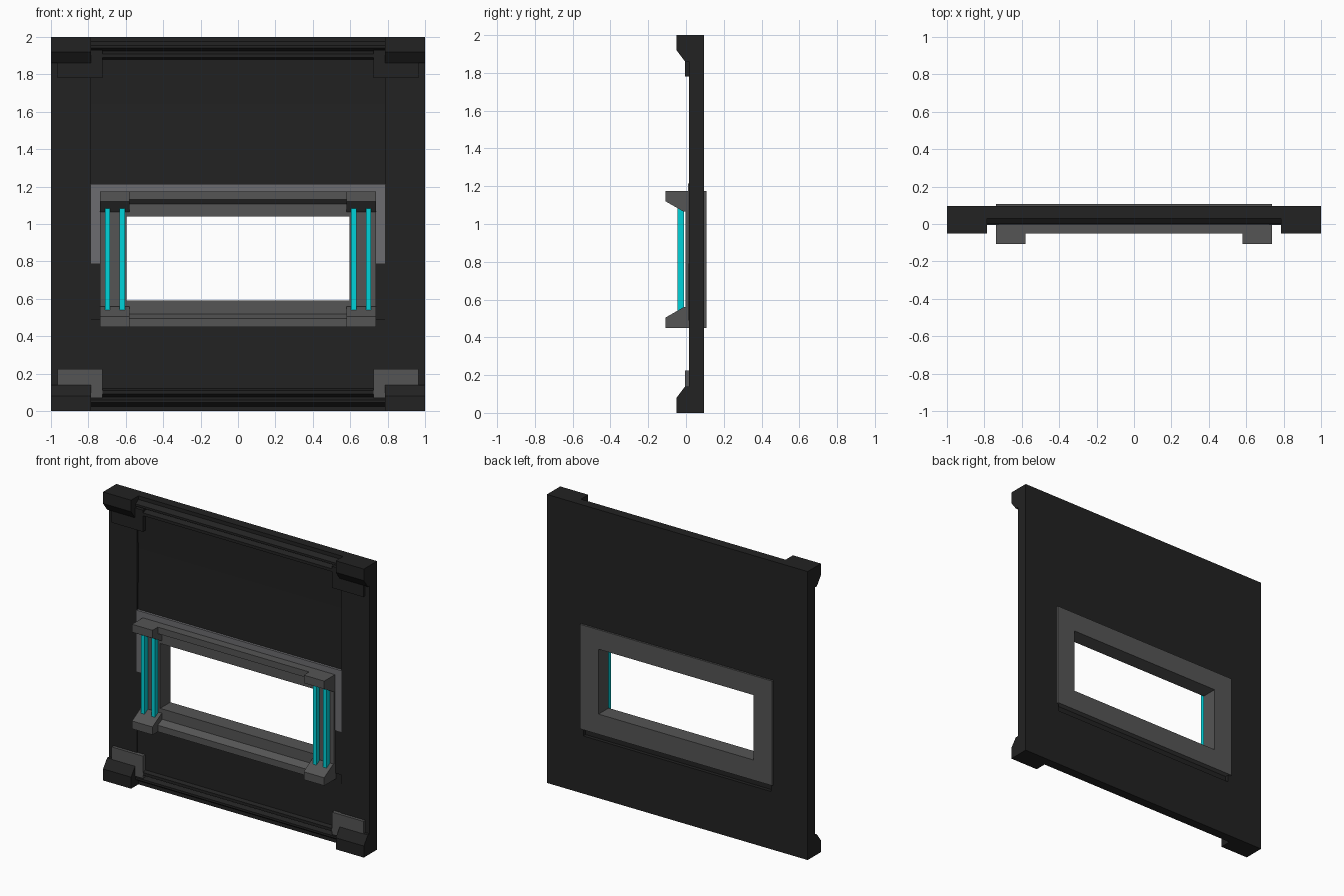
import bpy, bmesh

if "Cube" in bpy.data.objects:
    bpy.data.objects.remove(bpy.data.objects["Cube"])


def material(name, *rgb):
    m = bpy.data.materials.new(name)
    m.diffuse_color = (*rgb, 1)
    m.use_nodes = True
    m.node_tree.nodes["Principled BSDF"].inputs["Base Color"].default_value = m.diffuse_color
    return m


DARK = material("dark_metal", .016, .016, .016)
GREY = material("frame_grey", .09, .09, .09)
LIGHT = material("trim_grey", .15, .15, .16)
CYAN = material("cyan_light", 0, .65, .70)


def prism(name, pts, x0, x1, mat):
    """Extrude a (y, z) profile along x."""
    bm = bmesh.new()
    face = bm.faces.new([bm.verts.new((x0, y, z)) for y, z in pts])
    ext = bmesh.ops.extrude_face_region(bm, geom=[face])["geom"]
    bmesh.ops.translate(bm, vec=(x1 - x0, 0, 0),
                        verts=[v for v in ext if isinstance(v, bmesh.types.BMVert)])
    bmesh.ops.recalc_face_normals(bm, faces=bm.faces)
    mesh = bpy.data.meshes.new(name)
    bm.to_mesh(mesh)
    bm.free()
    ob = bpy.data.objects.new(name, mesh)
    bpy.context.collection.objects.link(ob)
    mesh.materials.append(mat)
    return ob


def box(name, x0, x1, y0, y1, z0, z1, mat):
    return prism(name, [(y0, z0), (y1, z0), (y1, z1), (y0, z1)], x0, x1, mat)


def pair(fn, name, x0, x1, *args):
    """Make a part on the right and its copy on the left."""
    fn("right_" + name, x0, x1, *args)
    fn("left_" + name, -x1, -x0, *args)


def flip(pts, c):
    return [(y, 2 * c - z) for y, z in reversed(pts)]


def cut(ob, *dims):
    """Cut a box out of an object."""
    cutter = box("cutter", *dims, DARK)
    cutter.hide_render = True
    mod = ob.modifiers.new("cut", 'BOOLEAN')
    mod.operation, mod.solver, mod.object = 'DIFFERENCE', 'EXACT', cutter
    bpy.context.view_layer.objects.active = ob
    bpy.ops.object.modifier_apply(modifier=mod.name)
    bpy.data.objects.remove(cutter)


# wall panel with ribbed rails along the top and bottom edges
rail = [(.03, 2), (.03, 1.975), (0, 1.955), (0, 1.94), (.03, 1.925),
        (-.003, 1.91), (-.003, 1.89), (.02, 1.88)]
panel = prism("wall_panel", [(.095, 0), (.095, 2)] + rail + [(.03, 1.64)] + flip(rail, 1),
              -.785, .785, DARK)
cut(panel, -.7, .7, -.2, .2, .47, 1.14)
cut(panel, -.72, .72, .07, .2, .40, .50)

# side columns with bracketed ends
end = [(-.05, 2), (-.05, 1.92), (-.005, 1.86), (.015, 1.86)]
column = [(.095, 0), (.095, 2)] + end + flip(end, 1)
pair(lambda n, a, b: prism(n, column, a, b, DARK), "column", .785, 1)

# corner plates
for name, z0, z1, mat in (("top_plate", 1.78, 1.93, DARK), ("bottom_plate", .07, .225, GREY)):
    pair(box, name, .725, .965, -.006, .03, z0, z1, mat)

# light trim behind the window, with dark lower ends
box("trim_top", -.785, .785, .01, .05, 1.165, 1.215, LIGHT)
pair(box, "trim_side", .735, .785, .01, .05, .79, 1.165, LIGHT)
pair(box, "trim_lower", .735, .785, .014, .05, .49, .79, DARK)

# window frame through the wall
frame = box("window_frame", -.737, .737, -.003, .108, .45, 1.175, GREY)
cut(frame, -.595, .595, -.2, .2, .59, 1.04)

# sills across the window and the deeper end brackets
CENTRE = .8125
sill = [(0, 1.175), (-.05, 1.175), (-.05, 1.13), (0, 1.105)]
bracket = [(0, 1.175), (-.108, 1.175), (-.108, 1.12), (-.012, 1.065), (0, 1.065)]
for where, f in (("upper", lambda p: p), ("lower", lambda p: flip(p, CENTRE))):
    prism(where + "_sill", f(sill), -.58, .58, GREY)
    pair(lambda n, a, b: prism(n, f(bracket), a, b, GREY), where + "_bracket", .58, .737)

# glowing tubes
pair(box, "inner_tube", .605, .633, -.045, -.01, .54, 1.09, CYAN)
pair(box, "outer_tube", .685, .711, -.045, -.01, .54, 1.09, CYAN)
